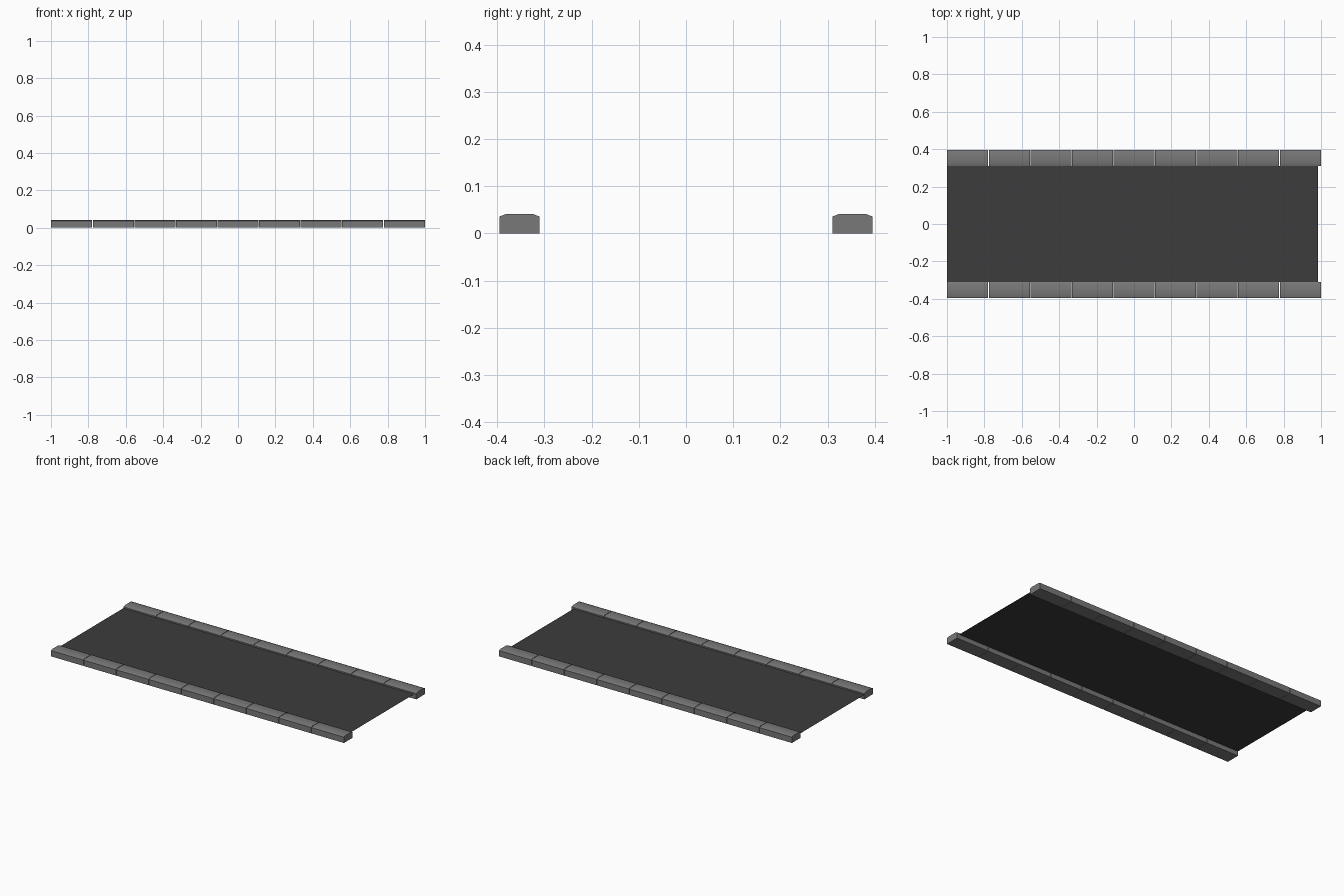
import bpy
import math

cube = bpy.data.objects.get("Cube")
if cube:
    bpy.data.objects.remove(cube, do_unlink=True)


def make_material(name, level):
    mat = bpy.data.materials.new(name)
    mat.use_nodes = True
    color = (level, level, level, 1)
    mat.diffuse_color = color
    bsdf = mat.node_tree.nodes["Principled BSDF"]
    bsdf.inputs["Base Color"].default_value = color
    bsdf.inputs["Roughness"].default_value = 0.9
    return mat


def make_object(name, verts, faces, mat):
    mesh = bpy.data.meshes.new(name)
    mesh.from_pydata(verts, [], faces)
    mesh.materials.append(mat)
    obj = bpy.data.objects.new(name, mesh)
    bpy.context.collection.objects.link(obj)
    return obj


asphalt = make_material("dark asphalt", 0.045)
concrete = make_material("grey concrete", 0.19)

INNER, OUTER = 0.31, 0.395
HEIGHT, SHOULDER, BEVEL = 0.041, 0.036, 0.014
BLOCKS, GAP = 9, 0.003

# Road surface: a thin sheet between the kerbs
ROAD_Z, ROAD_END = 0.028, 0.985
make_object("road_surface",
            [(-1, -INNER, ROAD_Z), (ROAD_END, -INNER, ROAD_Z),
             (ROAD_END, INNER, ROAD_Z), (-1, INNER, ROAD_Z)],
            [(0, 1, 2, 3)], asphalt)

# Kerb cross-section with chamfered top edges
profile = [(INNER, 0), (OUTER, 0), (OUTER, SHOULDER), (OUTER - BEVEL, HEIGHT),
           (INNER + BEVEL, HEIGHT), (INNER, SHOULDER)]
count = len(profile)


def kerb_block(name, x0, x1, side):
    section = [(side * y, z) for y, z in profile]
    if side < 0:
        section.reverse()
    verts = [(x, y, z) for x in (x0, x1) for y, z in section]
    faces = [tuple(reversed(range(count))), tuple(range(count, 2 * count))]
    for i in range(count):
        j = (i + 1) % count
        faces.append((i, j, j + count, i + count))
    return make_object(name, verts, faces, concrete)


# Rows of kerb blocks with narrow joints, along both sides
length = 2 / BLOCKS
kerbs = []
for side, label in ((-1, "front"), (1, "back")):
    for k in range(BLOCKS):
        x0 = -1 + k * length + (GAP / 2 if k > 0 else 0)
        x1 = -1 + (k + 1) * length - (GAP / 2 if k < BLOCKS - 1 else 0)
        kerbs.append(kerb_block(f"{label}_kerb_block_{k + 1}", x0, x1, side))

# Soften the chamfers, keep the other edges sharp
bpy.ops.object.select_all(action='DESELECT')
for obj in kerbs:
    obj.select_set(True)
bpy.context.view_layer.objects.active = kerbs[0]
bpy.ops.object.shade_smooth_by_angle(angle=math.radians(30))
